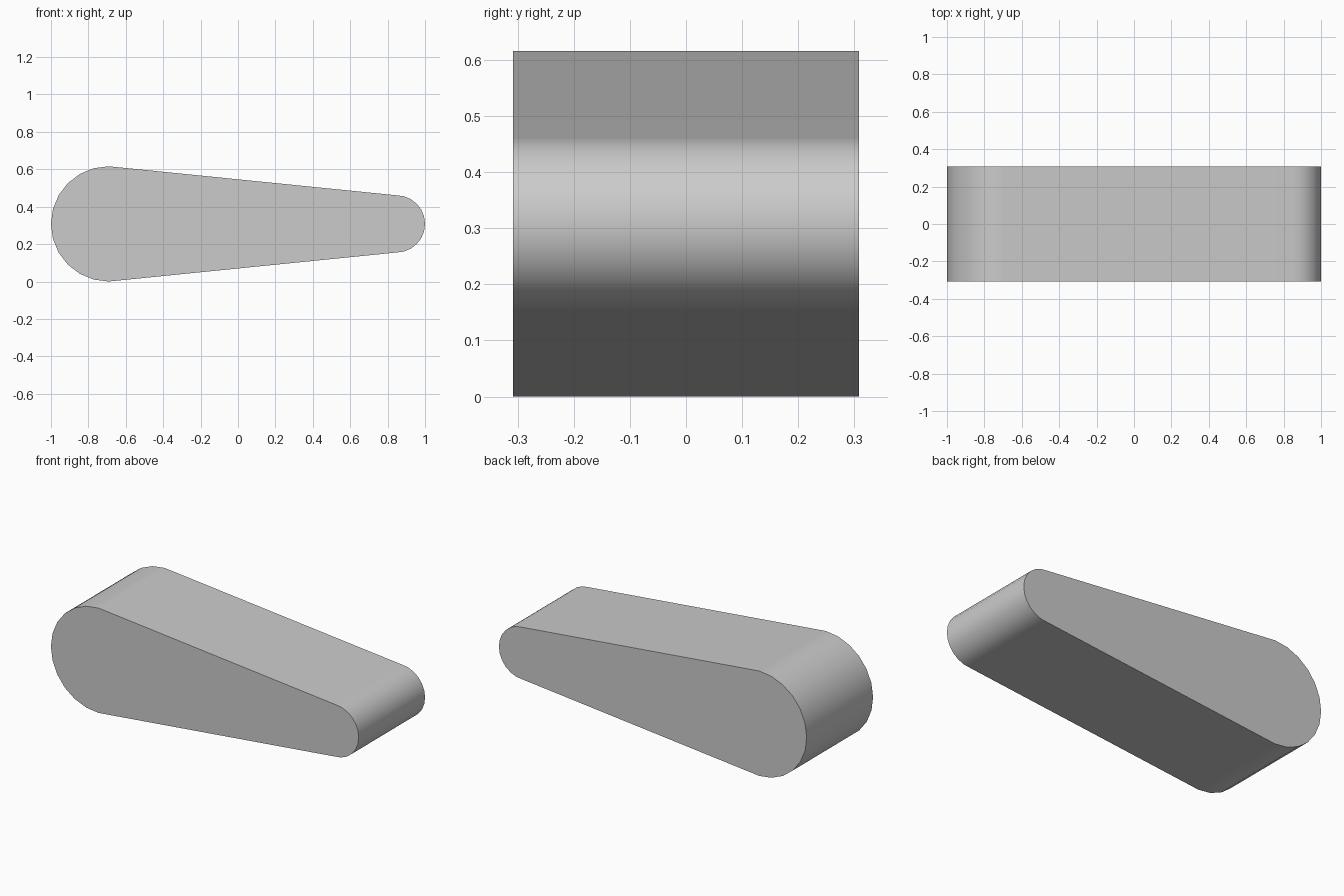
import bpy, bmesh
from math import cos, sin, pi, radians

if "Cube" in bpy.data.objects:
    bpy.data.objects.remove(bpy.data.objects["Cube"])

R, r, HALF = 0.308, 0.153, 0.308   # big radius, small radius, half depth
STEPS = 12                         # segments per rounded end

def arc(cx, rad, start):
    return [(cx + rad * cos(start + pi * i / STEPS),
             R + rad * sin(start + pi * i / STEPS)) for i in range(STEPS + 1)]

# Tapered profile: small end on the right, big end on the left
profile = arc(1 - r, r, -pi / 2) + arc(-1 + R, R, pi / 2)

# Extrude the profile along y
bm = bmesh.new()
face = bm.faces.new([bm.verts.new((x, -HALF, z)) for x, z in profile])
ext = bmesh.ops.extrude_face_region(bm, geom=[face], use_keep_orig=True)
verts = [g for g in ext["geom"] if isinstance(g, bmesh.types.BMVert)]
bmesh.ops.translate(bm, verts=verts, vec=(0, 2 * HALF, 0))
bmesh.ops.recalc_face_normals(bm, faces=bm.faces)
mesh = bpy.data.meshes.new("tapered_link")
bm.to_mesh(mesh)
bm.free()
link = bpy.data.objects.new("tapered_link", mesh)
bpy.context.collection.objects.link(link)

# Smooth rounded ends, crisp side outlines
bpy.context.view_layer.objects.active = link
link.select_set(True)
bpy.ops.object.shade_smooth_by_angle(angle=radians(30))
link.modifiers.new("flat_panels", 'WEIGHTED_NORMAL').keep_sharp = True
